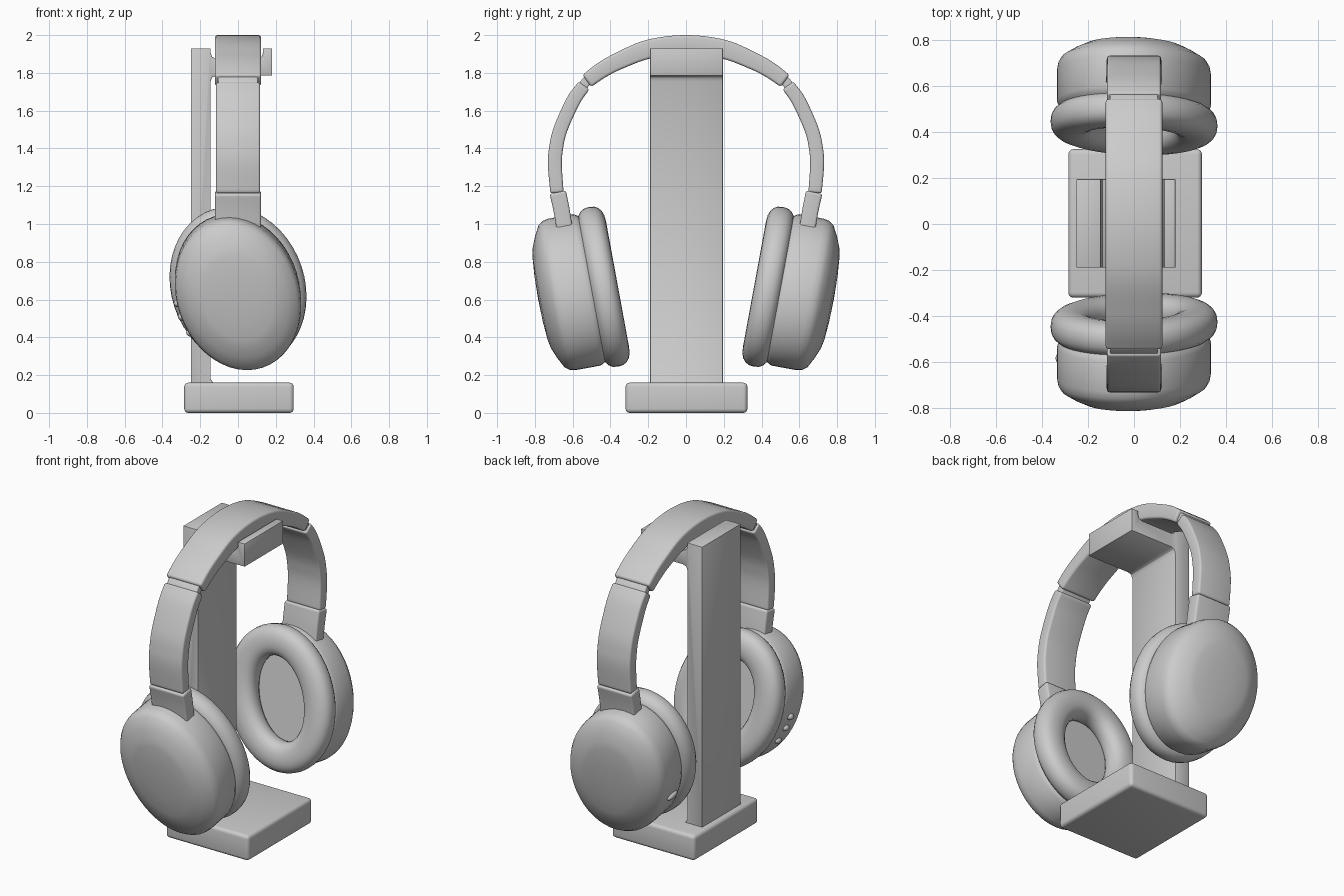
import bpy, bmesh, math
from mathutils import Vector

if "Cube" in bpy.data.objects:
    bpy.data.objects.remove(bpy.data.objects["Cube"])

TILT, ROLL = math.radians(10.4), math.radians(18)


def finish(name, bm, bevel=0.0, segs=3, smooth=35):
    bmesh.ops.remove_doubles(bm, verts=bm.verts[:], dist=1e-5)
    bmesh.ops.recalc_face_normals(bm, faces=bm.faces[:])
    if bevel:
        sharp = [e for e in bm.edges if e.calc_face_angle(0) > math.radians(50)]
        bmesh.ops.bevel(bm, geom=sharp, offset=bevel, segments=segs, profile=0.5,
                        affect='EDGES', clamp_overlap=True)
    me = bpy.data.meshes.new(name)
    bm.to_mesh(me)
    bm.free()
    ob = bpy.data.objects.new(name, me)
    bpy.context.collection.objects.link(ob)
    bpy.ops.object.select_all(action='DESELECT')
    ob.select_set(True)
    bpy.context.view_layer.objects.active = ob
    bpy.ops.object.shade_smooth_by_angle(angle=math.radians(smooth))
    return ob


def box(name, lo, hi, bevel):
    bm = bmesh.new()
    bmesh.ops.create_cube(bm, size=1)
    for v in bm.verts:
        v.co = [(a + b) / 2 + c * (b - a) for a, b, c in zip(lo, hi, v.co)]
    return finish(name, bm, bevel, 4)


def extrude_y(name, profile, y0, y1, bevel):
    bm = bmesh.new()
    f = bm.faces.new([bm.verts.new((x, y0, z)) for x, z in profile])
    r = bmesh.ops.extrude_face_region(bm, geom=[f])
    for v in r['geom']:
        if isinstance(v, bmesh.types.BMVert):
            v.co.y = y1
    return finish(name, bm, bevel, 2)


def smooth_path(pts, n=6):
    """Catmull-Rom through (y, z, thickness) points."""
    p = [Vector(q) for q in pts]
    p = [2 * p[0] - p[1]] + p + [2 * p[-1] - p[-2]]
    out = []
    for a, b, c, d in zip(p, p[1:], p[2:], p[3:]):
        for i in range(n):
            t = i / n
            out.append(0.5 * (2 * b + (c - a) * t + (2 * a - 5 * b + 4 * c - d) * t * t
                              + (3 * b - a - 3 * c + d) * t ** 3))
    return out + [p[-2]]


def strip(name, pts, half_width, bevel):
    """Flat strap swept along a path in the yz plane."""
    path = smooth_path(pts)
    bm = bmesh.new()
    rings = []
    for i, q in enumerate(path):
        d = path[min(i + 1, len(path) - 1)] - path[max(i - 1, 0)]
        n = Vector((-d.y, d.x)).normalized() * q.z / 2
        rings.append([bm.verts.new((x, q.x + s * n.x, q.y + s * n.y)) for x, s in
                      ((-half_width, -1), (half_width, -1), (half_width, 1), (-half_width, 1))])
    for a, b in zip(rings, rings[1:]):
        for k in range(4):
            bm.faces.new((a[k], a[(k + 1) % 4], b[(k + 1) % 4], b[k]))
    bm.faces.new(rings[0])
    bm.faces.new(rings[-1])
    return finish(name, bm, bevel)


def cup_point(side, a, b, t, u):
    """Point on the rolled ellipse of an ear cup; u runs outward along its axis."""
    ex, ey = b * math.cos(t), a * math.sin(t)
    x = ex * math.cos(ROLL) - ey * math.sin(ROLL)
    w = ex * math.sin(ROLL) + ey * math.cos(ROLL)
    c, s = math.cos(TILT), math.sin(TILT)
    return Vector((x, side * (0.505 + u * c + w * s), 0.655 + w * c - u * s))


def cup_lathe(name, side, profile, closed=False, n=48):
    bm = bmesh.new()
    rows = [[bm.verts.new(cup_point(side, a, b, 2 * math.pi * i / n, u)) for i in range(n)]
            for a, b, u in profile]
    pairs = list(zip(rows, rows[1:])) + ([(rows[-1], rows[0])] if closed else [])
    for p, q in pairs:
        for i in range(n):
            j = (i + 1) % n
            bm.faces.new((p[i], p[j], q[j], q[i]))
    return finish(name, bm)


def bump(name, side, t, length):
    """Small rounded control on the rim of a cup."""
    t = math.radians(t)
    c = cup_point(side, 0.415, 0.325, t, 0.09)
    axis = (cup_point(side, 0.415, 0.325, t, 0.19) - c).normalized()
    bm = bmesh.new()
    bmesh.ops.create_uvsphere(bm, u_segments=16, v_segments=10, radius=0.02)
    for v in bm.verts:
        v.co += axis * v.co.dot(axis) * (length / 0.04 - 1)
        v.co += c
    return finish(name, bm)


# Stand: base, then post with saddle arm as one profile
box("stand_base", (-0.285, -0.32, 0), (0.295, 0.325, 0.16), 0.022)
extrude_y("stand_post_and_arm", [
    (-0.25, 0.15), (-0.25, 1.93), (-0.145, 1.93), (-0.145, 1.905), (-0.137, 1.885), (-0.115, 1.875),
    (0.105, 1.875), (0.125, 1.885), (0.132, 1.905), (0.132, 1.93), (0.18, 1.93), (0.18, 1.785),
    (-0.115, 1.785), (-0.137, 1.777), (-0.145, 1.755), (-0.145, 0.18), (-0.128, 0.155),
    (-0.128, 0.15)], -0.19, 0.195, 0.003)

# Padded top of the headband
half = [(0.2, 1.925, 0.1), (0.36, 1.861, 0.09), (0.45, 1.812, 0.085), (0.525, 1.757, 0.078)]
strip("headband_pad", [(-y, z, t) for y, z, t in reversed(half)] + [(0, 1.95, 0.1)] + half,
      0.123, 0.014)

housing = [(0, -0.02), (0.93, -0.02), (0.975, 0), (1, 0.02), (1, 0.155), (0.985, 0.185), (0.94, 0.21),
           (0.8, 0.24), (0.66, 0.263), (0.55, 0.272), (0.3, 0.28), (0, 0.283)]


def power(v):
    return math.copysign(abs(v) ** 0.85, v)


cushion = []
for i in range(20):
    k = 2 * math.pi * i / 20
    d = 0.092 * power(math.cos(k))
    cushion.append((0.345 + d, 0.262 + d, -0.07 + 0.075 * power(math.sin(k))))

# Sliders, yokes and ear cups on both sides
for side, tag in ((-1, "left"), (1, "right")):
    def flip(pts):
        return [(side * y, z, t) for y, z, t in pts]
    strip("band_neck_" + tag, flip([(0.49, 1.787, 0.05), (0.53, 1.752, 0.05), (0.57, 1.69, 0.05)]),
          0.105, 0.008)
    strip("band_slider_" + tag, flip([(0.54, 1.733, 0.07), (0.598, 1.65, 0.074), (0.665, 1.5, 0.074),
                                      (0.688, 1.4, 0.074), (0.694, 1.31, 0.074), (0.683, 1.165, 0.07)]),
          0.117, 0.012)
    strip("cup_yoke_" + tag, flip([(0.679, 1.168, 0.088), (0.66, 1.08, 0.086), (0.64, 0.96, 0.084)]),
          0.122, 0.012)
    cup_lathe("cup_housing_" + tag, side, [(0.415 * r, 0.325 * r, u) for r, u in housing])
    cup_lathe("ear_cushion_" + tag, side, cushion, closed=True)

# Controls on the rear rims
for i, t in enumerate((174, 184.5, 198)):
    bump("control_button_%d" % (i + 1), -1, t, 0.05)
bump("rim_switch", 1, 183, 0.1)
